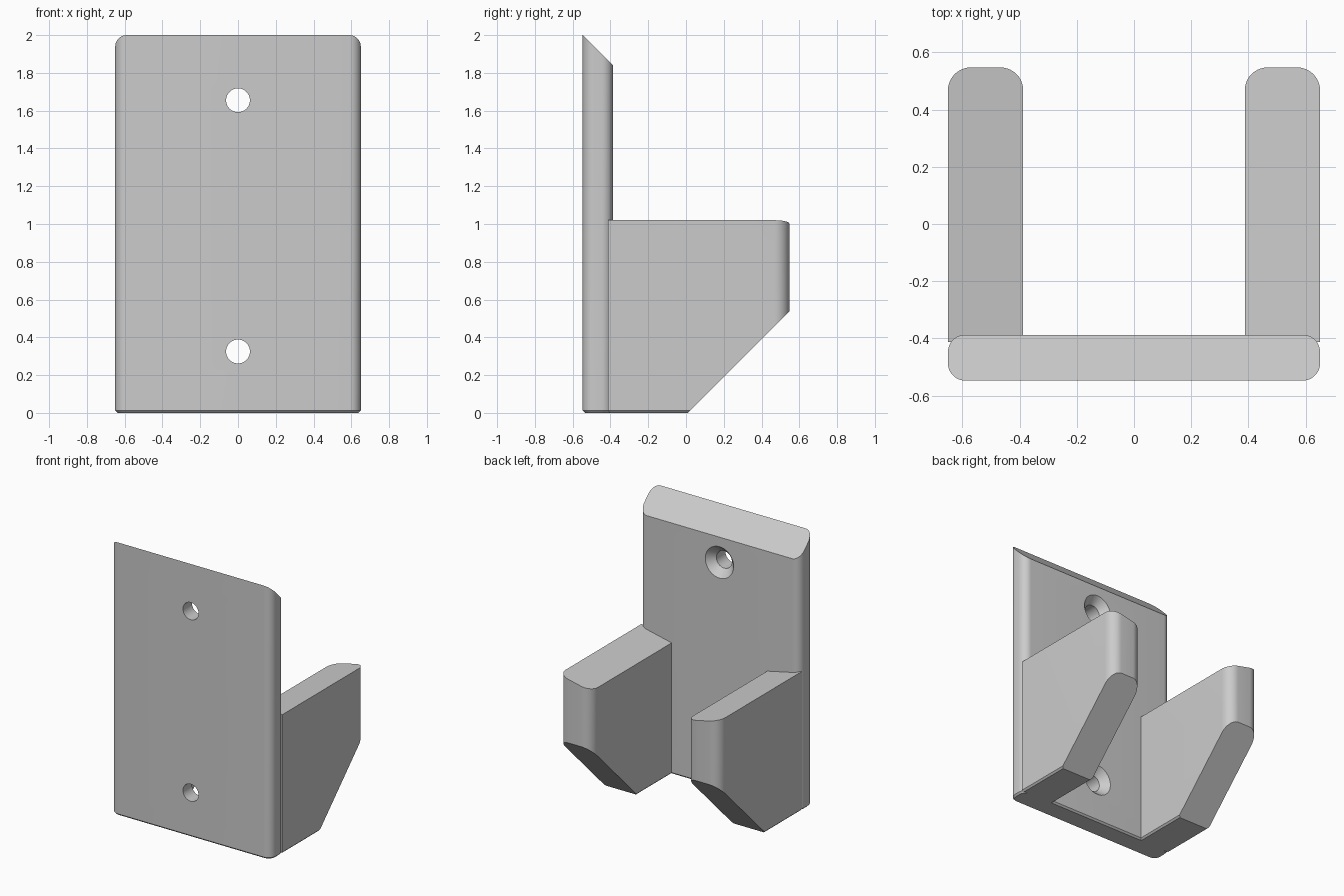
import bpy, bmesh, math
from mathutils import Vector, Matrix

if "Cube" in bpy.data.objects:
    bpy.data.objects.remove(bpy.data.objects["Cube"], do_unlink=True)

grey = bpy.data.materials.new("plain grey")
grey.use_nodes = True
COLOR = (0.6, 0.6, 0.6, 1)
grey.diffuse_color = COLOR
grey.node_tree.nodes["Principled BSDF"].inputs["Base Color"].default_value = COLOR

BEVEL = 0.012


def outline(x0, x1, y0, y1, r_front, r_back, inset):
    """Rounded rectangle in plan, counter-clockwise, moved inward by inset."""
    x0, x1, y0, y1 = x0 + inset, x1 - inset, y0 + inset, y1 - inset
    corners = [(x0, y0, 1, 1, r_front, 180), (x1, y0, -1, 1, r_front, 270),
               (x1, y1, -1, -1, r_back, 0), (x0, y1, 1, -1, r_back, 90)]
    points = []
    for x, y, sx, sy, r, start in corners:
        r = max(r - inset, 0)
        steps = 10 if r else 0
        for i in range(steps + 1):
            a = math.radians(start + (90 * i / steps if steps else 0))
            points.append((x + sx * r + r * math.cos(a), y + sy * r + r * math.sin(a)))
    return points


def prism(plan, height):
    """Upright block with a thin bevel round the base."""
    bm = bmesh.new()
    rings = [[bm.verts.new((x, y, z)) for x, y in outline(*plan, inset)]
             for z, inset in ((0, BEVEL), (BEVEL, 0), (height, 0))]
    for low, high in zip(rings, rings[1:]):
        for i in range(len(low)):
            j = (i + 1) % len(low)
            bm.faces.new((low[i], low[j], high[j], high[i]))
    bm.faces.new(rings[0][::-1])
    bm.faces.new(rings[-1])
    return bm


def slice_off(bm, point, normal):
    """Cut away the side the normal points to and cap the cut."""
    geom = bm.verts[:] + bm.edges[:] + bm.faces[:]
    cut = bmesh.ops.bisect_plane(bm, geom=geom, plane_co=point, dist=1e-5,
                                 plane_no=Vector(normal).normalized(), clear_outer=True)
    edges = [e for e in cut["geom_cut"] if isinstance(e, bmesh.types.BMEdge)]
    bmesh.ops.edgeloop_fill(bm, edges=edges)


def make_object(name, bm):
    bmesh.ops.recalc_face_normals(bm, faces=bm.faces[:])
    mesh = bpy.data.meshes.new(name)
    bm.to_mesh(mesh)
    bm.free()
    mesh.materials.append(grey)
    obj = bpy.data.objects.new(name, mesh)
    bpy.context.collection.objects.link(obj)
    return obj


def activate(obj):
    bpy.ops.object.select_all(action='DESELECT')
    obj.select_set(True)
    bpy.context.view_layer.objects.active = obj


# Mounting plate with a sloped top
FRONT, BACK = -0.547, -0.387
bm = prism((-0.65, 0.65, FRONT, BACK, 0.06, 0.06), 2.2)
slice_off(bm, (0, FRONT, 2), (0, 1, 1))
plate = make_object("mounting_plate", bm)

# Countersunk screw holes: straight bore widening toward the back
HOLE, SINK, DEPTH = 0.063, 0.115, 0.055
profile = [(HOLE, FRONT - 0.1), (HOLE, BACK - DEPTH), (SINK, BACK), (SINK, BACK + 0.1)]
bm = bmesh.new()
for z in (0.325, 1.655):
    rings = []
    for r, y in profile:
        rings.append([bm.verts.new((r * math.cos(a), y, z + r * math.sin(a)))
                      for a in (math.tau * i / 40 for i in range(40))])
    for a, b in zip(rings, rings[1:]):
        for i in range(40):
            j = (i + 1) % 40
            bm.faces.new((a[i], a[j], b[j], b[i]))
    bm.faces.new(rings[0])
    bm.faces.new(rings[-1])
cutter = make_object("screw_hole_cutter", bm)
cutter.hide_render = True

activate(plate)
mod = plate.modifiers.new("screw holes", 'BOOLEAN')
mod.operation = 'DIFFERENCE'
mod.solver = 'EXACT'
mod.object = cutter
bpy.ops.object.modifier_apply(modifier=mod.name)
bpy.data.objects.remove(cutter, do_unlink=True)

# Pair of arms: tops lean inward, undersides cut back at an angle
parts = [plate]
for name, side in (("left_arm", 1), ("right_arm", -1)):
    bm = prism((0.387, 0.65, -0.413, 0.547, 0, 0.08), 1.2)
    slice_off(bm, (0.65, 0, 1.02), (-0.22, 0, 1))
    slice_off(bm, (0, 0.01, 0), (0, 1, -1))
    bmesh.ops.transform(bm, matrix=Matrix.Diagonal((side, 1, 1, 1)), verts=bm.verts[:])
    parts.append(make_object(name, bm))

for obj in parts:
    activate(obj)
    bpy.ops.object.shade_smooth_by_angle(angle=math.radians(30))
